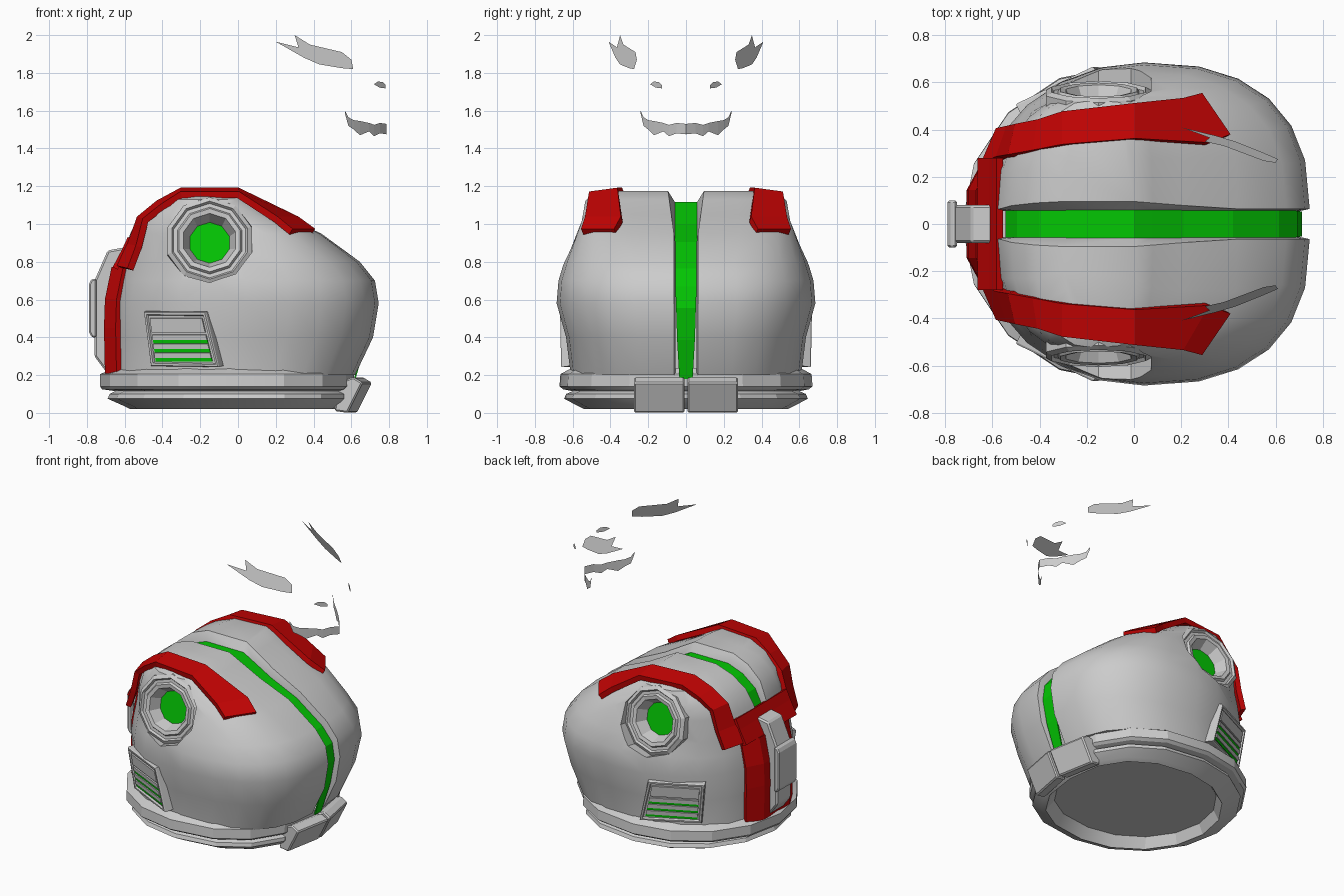
import bpy, bmesh, math
from mathutils import Matrix

old = bpy.data.objects.get("Cube")
if old:
    bpy.data.objects.remove(old, do_unlink=True)


def material(name, rgb):
    m = bpy.data.materials.new(name)
    m.use_nodes = True
    m.diffuse_color = (*rgb, 1)
    m.node_tree.nodes["Principled BSDF"].inputs["Base Color"].default_value = (*rgb, 1)
    return m


GREY = material("light grey", (0.6, 0.6, 0.6))
RED = material("red", (0.57, 0.001, 0.001))
GREEN = material("green", (0.001, 0.57, 0.001))


def smooth(ob, angle=30):
    bpy.ops.object.select_all(action="DESELECT")
    bpy.context.view_layer.objects.active = ob
    ob.select_set(True)
    bpy.ops.object.shade_smooth_by_angle(angle=math.radians(angle))


def make(name, verts, faces, mats, mirror=True, matrix=None):
    me = bpy.data.meshes.new(name)
    me.from_pydata(verts, [], faces)
    bm = bmesh.new()
    bm.from_mesh(me)
    if matrix:
        bm.transform(matrix)
    bmesh.ops.recalc_face_normals(bm, faces=bm.faces)
    bm.to_mesh(me)
    bm.free()
    for m in mats:
        me.materials.append(m)
    ob = bpy.data.objects.new(name, me)
    bpy.context.collection.objects.link(ob)
    if mirror:
        mod = ob.modifiers.new("mirror", "MIRROR")
        mod.use_axis = (False, True, False)
        mod.use_mirror_merge = False
    return ob


def grid(rows, closed=False):
    n = len(rows[0])
    faces = []
    for i in range(len(rows) - 1):
        for j in range(n if closed else n - 1):
            k = (j + 1) % n
            faces.append((i * n + j, i * n + k, (i + 1) * n + k, (i + 1) * n + j))
    return [p for r in rows for p in r], faces


def slab(name, rows, mat, thick, mirror=True):
    ob = make(name, *grid(rows), [mat], mirror)
    mod = ob.modifiers.new("thickness", "SOLIDIFY")
    mod.thickness = thick
    mod.offset = 0
    return ob


def prism(name, xz, y0, y1, mat, mirror=True, matrix=None, skew=0, bevel=0):
    n = len(xz)
    verts = [(x, y0, z) for x, z in xz] + [(x + skew, y1, z) for x, z in xz]
    faces = [tuple(range(n)), tuple(range(n, 2 * n))]
    faces += [(i, (i + 1) % n, n + (i + 1) % n, n + i) for i in range(n)]
    ob = make(name, verts, faces, [mat], mirror, matrix)
    if bevel:
        ob.modifiers.new("bevel", "BEVEL").width = bevel
    return ob


def outline(z, x0, x1, b, nf, nb, y0, angles):
    """Rounded-box ring with separate roundness in front and behind."""
    cx, a, pts = (x0 + x1) / 2, (x1 - x0) / 2, []
    for t in angles:
        c, s = math.cos(t), math.sin(t)
        p = 2 / (nf if c > 0 else nb)
        y = abs(s) ** p * (b - y0) + y0
        pts.append((cx + math.copysign(abs(c) ** p * a, c), math.copysign(y, s), z))
    return pts


# Helmet shell: one closed half with a step down to the centre groove
SEG, WALL = 12, 0.056
LEVELS = [(0.2, -0.66, 0.62, 0.61), (0.4, -0.66, 0.715, 0.635), (0.58, -0.66, 0.745, 0.685),
          (0.7, -0.64, 0.725, 0.675), (0.8, -0.62, 0.645, 0.645), (0.95, -0.57, 0.44, 0.585),
          (1.05, -0.52, 0.22, 0.55), (1.13, -0.42, 0.08, 0.525), (1.175, -0.3, 0, 0.42)]


def sunk(p, y):
    return (p[0] * 0.95, y, 0.2 + (p[2] - 0.2) * 0.935)


rows, front_edge, back_edge = [], [], []
for z, x0, x1, b in LEVELS:
    high = z > 0.9
    gap = 0.064 + 0.14 * max(0, z - 0.95)
    arc = outline(z, x0, x1, b, 3.2 if high else 2.45, 2.4 if high else 2.0, gap,
                  [math.pi * i / SEG for i in range(SEG + 1)])
    front_edge.append(arc[0])
    back_edge.append(arc[-1])
    rows.append([sunk(arc[0], WALL)] + arc + [sunk(arc[-1], WALL)])
verts, faces = grid(rows)
n, last = SEG + 3, (len(rows) - 1) * (SEG + 3)
faces.append(tuple(range(n)))
faces.append(tuple(range(last + 1, last + n - 1)))
faces.append((last, last + 1, last + n - 2, last + n - 1))
faces.append(tuple(i * n for i in range(len(rows))) +
             tuple(i * n + n - 1 for i in reversed(range(len(rows)))))
shell = make("helmet_shell", verts, faces, [GREY], mirror=False)

# Ear discs, seated in a pocket cut into the shell
ear = Matrix.Translation((-0.15, 0.545, 0.91)) @ Matrix.Rotation(math.radians(-80), 4, "X")


def lathe(name, profile, mats, mirror):
    turn = [2 * math.pi * (i + 0.5) / 10 for i in range(10)]
    rows = [[(r * math.cos(t), r * math.sin(t), d) for t in turn] for r, d in profile]
    verts, faces = grid(rows, True)
    faces += [tuple(range(len(verts) - 10, len(verts))), tuple(range(10))]
    return make(name, verts, faces, mats, mirror, ear)


cutter = lathe("ear_cutter", [(0.23, -0.06), (0.24, 0.2)], [GREY], False)
cutter.hide_render = True
cut = shell.modifiers.new("pocket", "BOOLEAN")
cut.operation, cut.object, cut.solver = "DIFFERENCE", cutter, "EXACT"
bpy.context.view_layer.objects.active = shell
bpy.ops.object.modifier_apply(modifier="pocket")
bpy.data.objects.remove(cutter, do_unlink=True)
mirror = shell.modifiers.new("mirror", "MIRROR")
mirror.use_axis = (False, True, False)
smooth(shell)

disc = lathe("ear_disc", [(0.2, -0.075), (0.234, -0.065), (0.234, 0.01), (0.21, 0.025),
                          (0.2, 0.01), (0.18, 0.01), (0.17, 0.025), (0.145, 0.02), (0.11, -0.055)],
             [GREY, GREEN], True)
disc.data.polygons[len(disc.data.polygons) - 2].material_index = 1

# Green centre stripe along the groove, narrowing towards the chin
path = [sunk(p, 0.035 + 0.03 * p[2]) for p in
        front_edge[1:] + [p for p in reversed(back_edge) if p[2] > 0.9]]
path.insert(0, (0.618, 0.035, 0.18))
slab("centre_stripe", [[(x, -y, z), (x, y, z)] for x, y, z in path], GREEN, 0.008, False)

# Neck collar with recessed floor and two stacked bands
around = [2 * math.pi * i / 16 for i in range(16)]
bands = [(0.09, -0.54, 0.48, 0.49), (0.02, -0.57, 0.53, 0.54), (0.035, -0.6, 0.56, 0.57),
         (0.075, -0.69, 0.6, 0.645), (0.1, -0.68, 0.6, 0.635), (0.115, -0.65, 0.57, 0.6),
         (0.125, -0.72, 0.6, 0.65), (0.14, -0.73, 0.615, 0.67), (0.205, -0.73, 0.615, 0.665),
         (0.235, -0.66, 0.58, 0.61)]
verts, faces = grid([outline(*b, 2.4, 2.0, 0, around) for b in bands], True)
faces += [tuple(range(16)), tuple(range(len(verts) - 16, len(verts)))]
smooth(make("neck_collar", verts, faces, [GREY], False), 20)

# Chin pads
prism("chin_pad", [(0.56, 0.01), (0.63, 0), (0.71, 0.16), (0.66, 0.19), (0.58, 0.16)],
      0.008, 0.275, GREY, skew=-0.05, bevel=0.008)

# Red straps over the crown
strap = [[(0.4, 0.375, 0.96), (0.28, 0.55, 0.96)], [(0.31, 0.34, 1.025), (0.2, 0.53, 1.025)],
         [(0, 0.36, 1.175), (0, 0.51, 1.155)], [(-0.3, 0.335, 1.175), (-0.3, 0.475, 1.155)],
         [(-0.42, 0.31, 1.11), (-0.4, 0.44, 1.09)], [(-0.52, 0.29, 1.03), (-0.49, 0.42, 1.02)],
         [(-0.57, 0.28, 0.89), (-0.525, 0.41, 0.88)], [(-0.635, 0.25, 0.775), (-0.57, 0.4, 0.76)]]
slab("crown_strap", strap, RED, 0.036)

# Red cross bar and spine plate at the back
slab("back_bar", [[(-0.57, y, 0.925), (-0.6, y, 0.86), (-0.65, y, 0.765)]
                  for y in (-0.28, 0, 0.28)], RED, 0.03, False)
slab("spine_plate", [[(x + d, y, z) for y, d in ((-0.25, 0.06), (-0.14, 0), (0.14, 0), (0.25, 0.06))]
                     for x, z in ((-0.655, 0.77), (-0.69, 0.6), (-0.695, 0.45), (-0.69, 0.21))],
     RED, 0.03, False)

# Back pack and its cover
prism("back_pack", [(-0.58, 0.88), (-0.69, 0.86), (-0.76, 0.7), (-0.76, 0.3), (-0.7, 0.22),
                    (-0.58, 0.22)], -0.08, 0.08, GREY, False, bevel=0.01)
prism("back_cover", [(-0.75, 0.4), (-0.775, 0.4), (-0.79, 0.43), (-0.79, 0.68), (-0.775, 0.71),
                     (-0.75, 0.71)], -0.1, 0.1, GREY, False, bevel=0.008)

# Cheek vents: framed plate, upper panel, bars and green slots
cheek = (Matrix.Translation((-0.29, 0.555, 0.39)) @ Matrix.Rotation(math.radians(26), 4, "Z")
         @ Matrix.Rotation(math.radians(-7), 4, "X") @ Matrix.Translation((0, 0, -0.39)))
frame = prism("vent_frame", [(-0.21, 0.54), (0.155, 0.54), (0.215, 0.245), (-0.185, 0.25)],
              -0.06, 0.025, GREY, matrix=cheek)
bm = bmesh.new()
bm.from_mesh(frame.data)
face = max(bm.faces, key=lambda f: f.normal.y)
bmesh.ops.inset_region(bm, faces=[face], thickness=0.006, depth=0.008)
bmesh.ops.inset_region(bm, faces=[face], thickness=0.016, depth=0)
bmesh.ops.inset_region(bm, faces=[face], thickness=0.008, depth=-0.012)
bm.to_mesh(frame.data)
bm.free()


def vent_bar(name, low, high, out, mat):
    def span(z):
        s = (0.54 - z) * 0.2
        return -0.178 + s * 0.4, 0.124 + s
    (a, b), (c, d) = span(low), span(high)
    prism(name, [(a, low), (b, low), (d, high), (c, high)], 0.0, out, mat, matrix=cheek)


vent_bar("vent_panel", 0.43, 0.505, 0.031, GREY)
for i in range(3):
    z = 0.275 + 0.048 * i
    vent_bar("vent_slot", z, z + 0.018, 0.026, GREEN)
    vent_bar("vent_bar", z + 0.018, z + 0.046, 0.031, GREY)

# Floating brow, nostril and mouth sheets
brow = [(0.2, 1.965), (0.32, 1.935), (0.3, 2.0), (0.38, 1.95), (0.55, 1.91), (0.6, 1.87),
        (0.61, 1.82), (0.55, 1.825), (0.43, 1.845), (0.35, 1.88)]
make("brow", [(x, 0.41 - 0.47 * (x - 0.2) - 0.4 * (z - 1.965), z) for x, z in brow],
     [tuple(range(10))], [GREY])
nostril = [(0.72, 1.74), (0.74, 1.754), (0.765, 1.752), (0.782, 1.735), (0.782, 1.718),
           (0.75, 1.722)]
make("nostril", [(x, 0.91 - x, z) for x, z in nostril], [tuple(range(6))], [GREY])
lip = [(0.24, 1.6, 1.585), (0.225, 1.565, 1.52), (0.2, 1.55, 1.5), (0.17, 1.545, 1.47),
       (0.12, 1.535, 1.49), (0.09, 1.525, 1.465), (0.05, 1.535, 1.48), (0, 1.53, 1.475)]
rows = [[(0.785 - 0.6 * y - 1.3 * y * y, y, hi), (0.785 - 0.6 * y - 1.3 * y * y, y, lo)]
        for y, hi, lo in lip]
make("mouth", *grid(rows), [GREY])
